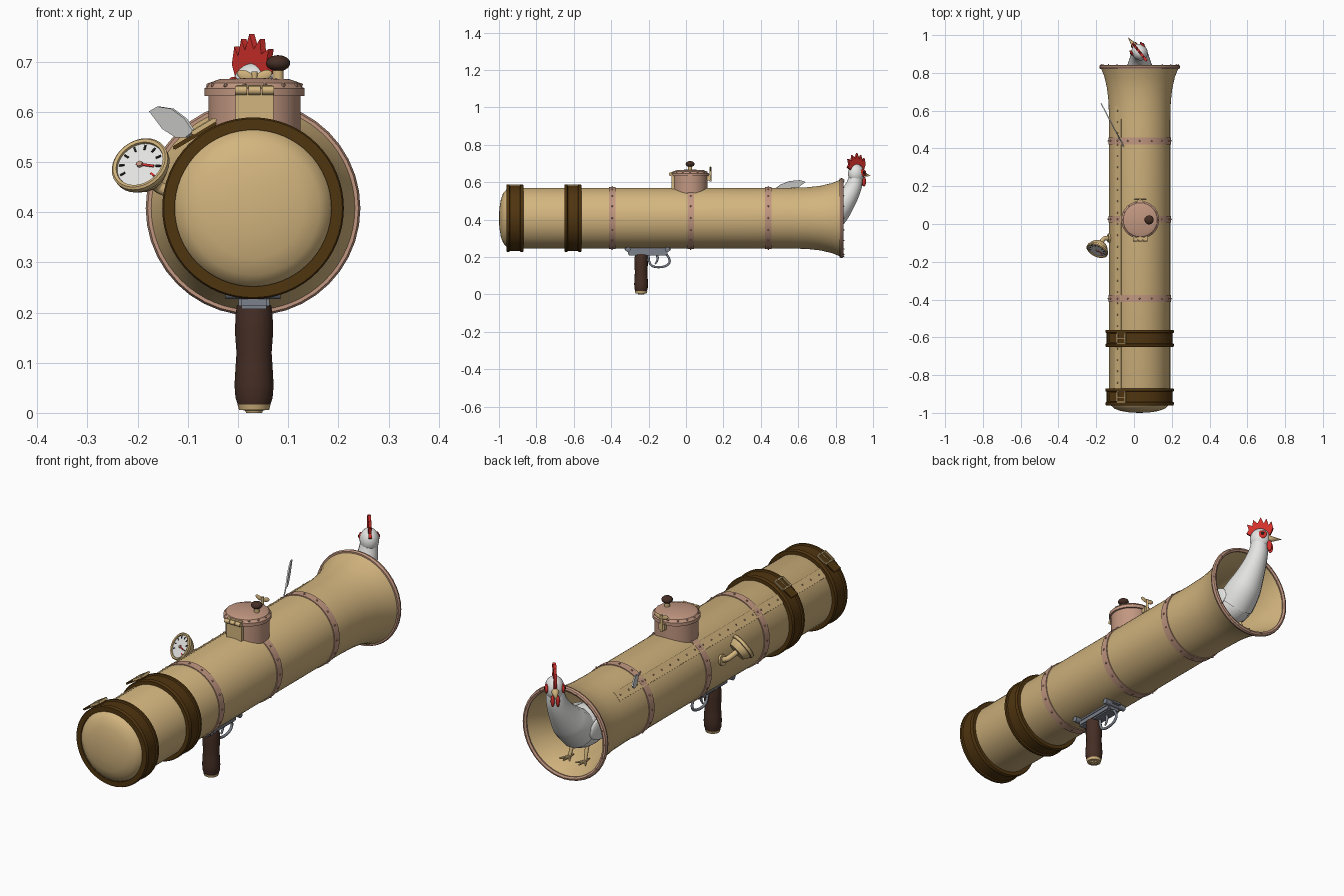
import bpy, bmesh
from math import sin, cos, pi, radians
from mathutils import Vector, Matrix

if "Cube" in bpy.data.objects:
    bpy.data.objects.remove(bpy.data.objects["Cube"], do_unlink=True)


def material(name, *rgb):
    mat = bpy.data.materials.new(name)
    mat.use_nodes = True
    mat.diffuse_color = (*rgb, 1)
    shader = next(n for n in mat.node_tree.nodes if n.type == 'BSDF_PRINCIPLED')
    shader.inputs["Base Color"].default_value = (*rgb, 1)
    return mat


brass = material("brass", .65, .46, .21)
copper = material("copper", .54, .31, .22)
leather = material("strap_leather", .08, .035, .005)
wood = material("dark_wood", .06, .027, .018)
steel = material("steel", .2, .22, .26)
white = material("white", .78, .78, .77)
red = material("red", .65, .03, .025)
black = material("black", .015, .013, .012)

AX, AZ = .03, .408          # tube axis
R = .162                    # tube radius
UP, BACK, SIDE = Vector((0, 0, 1)), Vector((0, 1, 0)), Vector((1, 0, 0))


# ---------- helpers ----------
def frame(loc, axis=UP):
    rot = Vector(axis).to_track_quat('Z', 'Y').to_matrix().to_4x4()
    return Matrix.Translation(loc) @ rot


def add_object(name, mesh, mat):
    mesh.materials.clear()
    mesh.materials.append(mat)
    mesh.shade_smooth()
    mesh.set_sharp_from_angle(angle=radians(38))
    obj = bpy.data.objects.new(name, mesh)
    bpy.context.scene.collection.objects.link(obj)
    return obj


def finish(name, bm, mat, matrix=Matrix()):
    bmesh.ops.recalc_face_normals(bm, faces=bm.faces)
    bm.transform(matrix)
    mesh = bpy.data.meshes.new(name)
    bm.to_mesh(mesh)
    bm.free()
    return add_object(name, mesh, mat)


def lathe(name, profile, mat, matrix=Matrix(), segs=48, loop=False):
    """Spin (height, radius) pairs around local z."""
    bm = bmesh.new()
    rings = []
    for h, r in profile:
        n = segs if r > 0 else 1
        rings.append([bm.verts.new((r * cos(2 * pi * i / segs), r * sin(2 * pi * i / segs), h))
                      for i in range(n)])
    pairs = list(zip(rings, rings[1:])) + ([(rings[-1], rings[0])] if loop else [])
    for a, b in pairs:
        for i in range(segs):
            j = (i + 1) % segs
            quad = [a[i % len(a)], a[j % len(a)], b[j % len(b)], b[i % len(b)]]
            bm.faces.new(list(dict.fromkeys(quad)))
    return finish(name, bm, mat, matrix)


def rod(name, start, end, r0, mat, r1=None, segs=16):
    start, end = Vector(start), Vector(end)
    length = (end - start).length
    r1 = r0 if r1 is None else r1
    return lathe(name, [(0, 0), (0, r0), (length, r1), (length, 0)][:4 if r1 else 3],
                 mat, frame(start, end - start), segs)


def box(name, size, mat, matrix, bevel=.002):
    bm = bmesh.new()
    bmesh.ops.create_cube(bm, size=1, matrix=Matrix.Diagonal((*size, 1)))
    if bevel:
        bmesh.ops.bevel(bm, geom=bm.edges[:], offset=bevel, segments=2, affect='EDGES')
    return finish(name, bm, mat, matrix)


def ball(name, radii, mat, matrix):
    bm = bmesh.new()
    bmesh.ops.create_uvsphere(bm, u_segments=24, v_segments=14, radius=1,
                              matrix=Matrix.Diagonal((*radii, 1)))
    return finish(name, bm, mat, matrix)


def rivets(name, points, size, mat):
    bm = bmesh.new()
    for p in points:
        bmesh.ops.create_icosphere(bm, subdivisions=1, radius=size, matrix=Matrix.Translation(p))
    return finish(name, bm, mat)


def plate(name, outline, thick, mat, matrix):
    bm = bmesh.new()
    face = bm.faces.new([bm.verts.new((x, y, -thick / 2)) for x, y in outline])
    top = bmesh.ops.extrude_face_region(bm, geom=[face])["geom"]
    bmesh.ops.translate(bm, vec=(0, 0, thick), verts=[v for v in top if isinstance(v, bmesh.types.BMVert)])
    return finish(name, bm, mat, matrix)


def hose(name, points, radii, mat):
    """Smooth tube through control points with a radius at each."""
    curve = bpy.data.curves.new(name, 'CURVE')
    curve.dimensions, curve.bevel_depth = '3D', 1
    curve.bevel_resolution, curve.use_fill_caps = 5, True
    spline = curve.splines.new('NURBS')
    spline.points.add(len(points) - 1)
    for pt, co, r in zip(spline.points, points, radii):
        pt.co, pt.radius = (*co, 1), r
    spline.order_u, spline.use_endpoint_u = 3, True
    temp = bpy.data.objects.new(name, curve)
    bpy.context.scene.collection.objects.link(temp)
    graph = bpy.context.evaluated_depsgraph_get()
    mesh = bpy.data.meshes.new_from_object(temp.evaluated_get(graph))
    bpy.data.objects.remove(temp)
    return add_object(name, mesh, mat)


def on_tube(angle, r, y):
    """Point at an angle from the top towards the right side."""
    return Vector((AX - r * sin(angle), y, AZ + r * cos(angle)))


def tangent(angle, r, y):
    return Matrix.Translation(on_tube(angle, r, y)) @ Matrix.Rotation(-angle, 4, 'Y')


def along_tube(y):
    return frame((AX, y, AZ), BACK)


# ---------- tube ----------
flare = [(.55, R), (.65, .165), (.72, .173), (.78, .187), (.83, .207)]
dome = [(-1, 0), (-.998, .05), (-.99, .1), (-.978, .133), (-.96, .153), (-.935, R)]
inside = [(y, r - .01) for y, r in reversed(flare)] + [(-.9, R - .01), (-.9, 0)]
lathe("tube", dome + flare + inside, brass, along_tube(0), 64)
lathe("bell_rim", [(-.01, .2), (-.01, .21), (0, .214), (.01, .211), (.013, .203), (.008, .194)],
      copper, along_tube(.83), 40, True)
rivets("bell_rim_rivets", [on_tube(i * pi / 10, .204, .843) for i in range(20)], .004, copper)
for n, y in enumerate((-.395, .025, .44), 1):
    lathe(f"tube_band_{n}", [(-.018, .158), (-.018, .166), (.018, .166), (.018, .158)],
          copper, along_tube(y), 64, True)
    rivets(f"band_rivets_{n}", [on_tube(i * pi / 8, .166, y) for i in range(16)], .005, copper)

# riveted seam
box("seam_strip", (.045, 1.55, .006), brass, tangent(pi / 4, R, -.15), .001)
rivets("seam_rivets", [on_tube(pi / 4, .166, .6 - i * .06) for i in range(26)], .004, copper)

# ---------- leather straps with buckles ----------
half = [(.045, .156), (.045, .178), (.041, .181), (.03, .181), (.027, .175)]
for n, y in enumerate((-.915, -.605), 1):
    lathe(f"strap_{n}", [(-t, r) for t, r in half] + half[::-1], leather, along_tube(y), 64, True)
    seat = tangent(radians(31), .184, y)
    box(f"strap_end_{n}", (.1, .05, .008), leather, seat @ Matrix.Translation((-.025, 0, 0)))
    for s in (-1, 1):
        box(f"buckle_side_{n}", (.055, .007, .009), brass, seat @ Matrix.Translation((0, s * .028, .006)))
        box(f"buckle_bar_{n}", (.007, .06, .009), brass, seat @ Matrix.Translation((s * .025, 0, .006)))
    box(f"buckle_pin_{n}", (.05, .005, .006), brass, seat @ Matrix.Translation((0, 0, .009)))

# ---------- hatch ----------
HY = .022
hatch = Matrix.Translation((AX + .003, HY, 0))
lathe("hatch_body", [(.5, 0), (.5, .092), (.635, .092), (.635, 0)], copper, hatch)
lathe("hatch_lid", [(.632, 0), (.632, .1), (.647, .1), (.65, .094), (.658, .09), (.665, .07), (.668, 0)],
      copper, hatch)
rivets("lid_rivets", [hatch @ Vector((.092 * cos(i * pi / 7), .092 * sin(i * pi / 7), .653))
                      for i in range(14)], .005, copper)
box("hinge_plate", (.076, .02, .085), brass, Matrix.Translation((.033, HY - .09, .598)))
box("hinge_leaf", (.076, .035, .006), brass, Matrix.Translation((.033, HY - .087, .651)))
for i in range(3):
    rod("hinge_barrel", (-.006 + i * .027, HY - .105, .643), (.018 + i * .027, HY - .105, .643), .009, brass)
rod("knob_stem", (.08, HY, .66), (.08, HY, .69), .011, brass)
ball("knob", (.024, .024, .016), wood, Matrix.Translation((.08, HY, .697)))
box("latch_bracket", (.03, .02, .03), brass, Matrix.Translation((.033, .122, .625)))
rod("latch_bolt", (.033, .131, .605), (.033, .131, .68), .006, brass)
for s in (-1, 1):
    ball("latch_wing", (.018, .004, .01), brass,
         Matrix.Translation((.033 + s * .018, .131, .672)) @ Matrix.Rotation(-s * .4, 4, 'Y'))

# ---------- pressure gauge ----------
gauge = frame((-.195, -.14, .495), (-.35, -.75, .5))
lathe("gauge_case", [(-.04, 0), (-.04, .04), (-.025, .05), (-.012, .053), (-.01, .059), (.002, .06),
                     (.006, .056), (.004, .05), (-.002, .049), (-.002, 0)], brass, gauge, 32)
lathe("gauge_dial", [(-.001, 0), (-.001, .0495)], white, gauge, 32)
for i in range(9):
    turn = Matrix.Rotation(radians(-35 + i * 31), 4, 'Z')
    box("gauge_tick", (.011, .004, .002), red if i == 0 else black,
        gauge @ turn @ Matrix.Translation((.04, 0, 0)), 0)
box("gauge_needle", (.04, .005, .002), red, gauge @ Matrix.Rotation(-.15, 4, 'Z') @ Matrix.Translation((.012, 0, .002)), 0)
lathe("gauge_hub", [(0, .007), (.005, .006), (.005, 0)], copper, gauge, 12)
hose("gauge_pipe", [(-.183, -.115, .478), (-.165, -.08, .455), (-.15, -.075, .445), (-.12, -.075, .435)],
     [.012] * 4, brass)
rod("gauge_flange", (-.138, -.075, .44), (-.115, -.075, .435), .024, brass)

# ---------- grip and trigger ----------
GY = -.24
lathe("grip", [(.012, 0), (.012, .031), (.03, .037), (.055, .039), (.09, .037), (.12, .035),
               (.16, .038), (.195, .037), (.215, .034), (.215, 0)], wood,
      Matrix.Translation((AX + .002, GY, 0)) @ Matrix.Diagonal((1, .95, 1, 1)), 16)
lathe("grip_cap", [(0, 0), (0, .016), (.005, .018), (.006, .03), (.017, .033), (.017, 0)], brass,
      Matrix.Translation((AX + .002, GY, 0)), 20)
box("receiver", (.062, .21, .03), steel, Matrix.Translation((AX + .002, -.205, .222)), .006)
box("receiver_rail", (.05, .25, .016), steel, Matrix.Translation((AX + .002, -.205, .243)), .004)
for y in (-.31, -.1):
    rod("receiver_lug", (AX - .055, y, .24), (AX + .055, y, .24), .013, steel)
hose("trigger_guard", [(AX, -.2, .21), (AX, -.2, .165), (AX, -.165, .143), (AX, -.1, .15),
                       (AX, -.08, .185), (AX, -.105, .215)], [.006] * 6, steel)
hose("trigger", [(AX, -.155, .21), (AX, -.145, .185), (AX, -.165, .163)], [.007, .006, .004], steel)

# ---------- feather ----------
base, d = Vector((-.06, .42, .55)), Vector((-.115, .22, .047))
fx = d.normalized()
fz = fx.cross(UP).normalized()
blade = Matrix((fx, fz.cross(fx), fz)).transposed().to_4x4()
blade.translation = base
plate("feather", [(.06, 0), (.09, -.018), (.13, -.026), (.19, -.02), (.253, .004),
                  (.22, .02), (.16, .027), (.1, .018)], .006, white, blade)
rod("feather_quill", base - d * .05, base + d * .9, .003, white, .002, 8)

# ---------- hen ----------
ball("hen_body", (.085, .14, .09), white, Matrix.Translation((AX, .69, .39)))
ball("hen_tail", (.035, .08, .05), white, Matrix.Translation((AX, .56, .44)) @ Matrix.Rotation(-.6, 4, 'X'))
hose("hen_neck", [(AX, .74, .39), (AX, .79, .43), (AX, .84, .485), (AX, .885, .55), (AX, .905, .6),
                  (AX, .908, .645)], [.085, .082, .064, .049, .042, .035], white)
for s in (-1, 1):
    ball("hen_wing", (.016, .1, .055), white, Matrix.Translation((AX + s * .08, .67, .4)))
    foot = Vector((AX + s * .04, .745, .255))
    rod("hen_leg", foot, (AX + s * .035, .72, .33), .007, brass, .01, 10)
    for dx, dy in ((-.025, .035), (0, .045), (.025, .035), (0, -.03)):
        rod("hen_toe", foot, foot + Vector((dx, dy, 0)), .007, brass, .003, 8)

# head turned to one side: local x is forward, y is sideways
fwd = Vector((-.62, .78, 0)).normalized()
head = Matrix((fwd, UP.cross(fwd), UP)).transposed().to_4x4()
head.translation = (AX, .91, .645)
ball("hen_head", (.046, .041, .052), white, head)
rod("beak", head @ Vector((.034, 0, 0)), head @ Vector((.1, 0, -.012)), .018, brass, 0, 12)
for s in (-1, 1):
    ball("eye_patch", (.021, .008, .02), red, head @ Matrix.Translation((.018, s * .035, .005)))
    ball("eye", (.008, .005, .008), black, head @ Matrix.Translation((.02, s * .041, .007)))
    ball("wattle", (.012, .008, .026), red, head @ Matrix.Translation((.045, s * .011, -.042)))
comb = [(.045, .015), (.06, .05), (.052, .085), (.04, .066), (.03, .1), (.018, .078), (.004, .11),
        (-.01, .08), (-.03, .1), (-.034, .07), (-.058, .08), (-.05, .05), (-.06, .035), (-.04, .02)]
plate("comb", comb, .013, red, head @ Matrix.Rotation(pi / 2, 4, 'X'))
